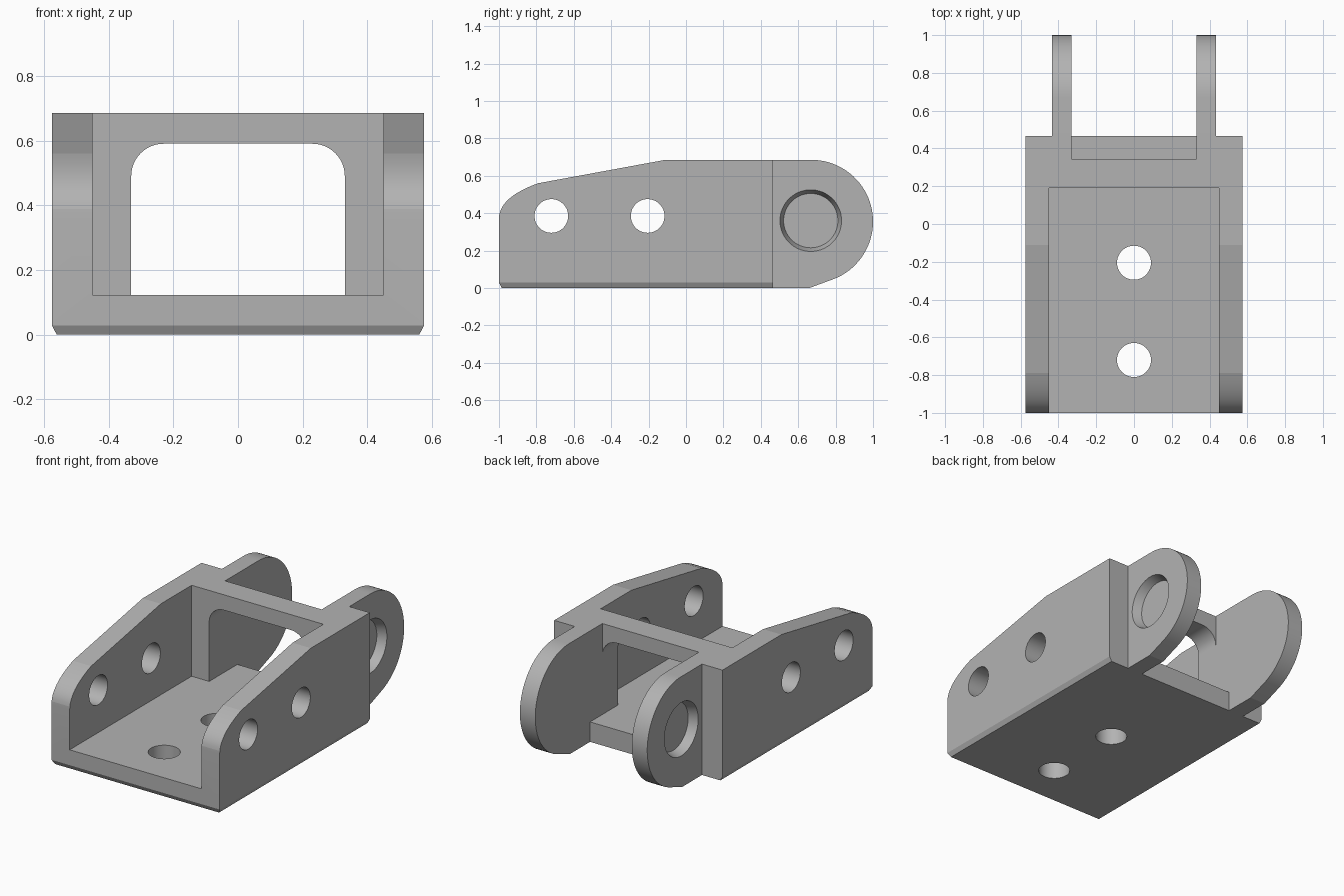
import bpy, bmesh
from math import sin, cos, radians
from mathutils import Vector

default = bpy.data.objects.get("Cube")
if default:
    bpy.data.objects.remove(default, do_unlink=True)

grey = bpy.data.materials.new("plain grey")
grey.use_nodes = True
colour = (0.45, 0.45, 0.45, 1)
grey.diffuse_color = colour
grey.node_tree.nodes["Principled BSDF"].inputs["Base Color"].default_value = colour


def arc(cx, cy, r, start, end, steps):
    """Points along a circular arc, angles in degrees."""
    angles = [radians(start + (end - start) * i / steps) for i in range(steps + 1)]
    return [(cx + r * cos(a), cy + r * sin(a)) for a in angles]


def prism(name, outline, axis, low, high, scale=1.0):
    """Extrude an outline along an axis; scale shrinks the low end about its centre."""
    def place(p, d):
        return {"x": (d, *p), "y": (p[0], d, p[1]), "z": (*p, d)}[axis]
    n = len(outline)
    cx, cy = sum(p[0] for p in outline) / n, sum(p[1] for p in outline) / n
    small = [(cx + (p[0] - cx) * scale, cy + (p[1] - cy) * scale) for p in outline]
    bm = bmesh.new()
    a = [bm.verts.new(place(p, low)) for p in small]
    b = [bm.verts.new(place(p, high)) for p in outline]
    bm.faces.new(a)
    bm.faces.new(b)
    for i in range(n):
        j = (i + 1) % n
        bm.faces.new((a[i], a[j], b[j], b[i]))
    bmesh.ops.recalc_face_normals(bm, faces=bm.faces)
    mesh = bpy.data.meshes.new(name)
    bm.to_mesh(mesh)
    bm.free()
    mesh.materials.append(grey)
    obj = bpy.data.objects.new(name, mesh)
    bpy.context.collection.objects.link(obj)
    return obj


def circle(cx, cy, r):
    return arc(cx, cy, r, 0, 360, 64)[:-1]


def rect(x0, y0, x1, y1):
    return [(x0, y0), (x1, y0), (x1, y1), (x0, y1)]


def combine(target, tool, operation):
    """Apply a boolean and discard the tool."""
    mod = target.modifiers.new("boolean", "BOOLEAN")
    mod.operation, mod.solver, mod.object = operation, "EXACT", tool
    bpy.context.view_layer.objects.active = target
    bpy.ops.object.modifier_apply(modifier=mod.name)
    bpy.data.objects.remove(tool, do_unlink=True)


# Main dimensions
WIDTH, INNER, GAP = 0.575, 0.45, 0.33
BACK, TOP, FLOOR, CHAMFER = 0.465, 0.685, 0.123, 0.028

# Body: side profile with rounded nose and sloping top
p0, p1, p2 = Vector((-1, 0.37)), Vector((-1, 0.485)), Vector((-0.79, 0.56))
nose = []
for i in range(13):
    t = i / 12
    nose.append(tuple(p0 * (1 - t) ** 2 + p1 * 2 * t * (1 - t) + p2 * t * t))
profile = [(-0.985, 0), (-1, CHAMFER)] + nose + [(-0.11, TOP), (BACK, TOP), (BACK, 0)]
bracket = prism("bracket", profile, "x", -WIDTH, WIDTH)

# Chamfer the long bottom edges
bm = bmesh.new()
bm.from_mesh(bracket.data)
bmesh.ops.bisect_plane(bm, geom=bm.verts[:] + bm.edges[:] + bm.faces[:],
                       plane_co=(0, 0, CHAMFER), plane_no=(0, 0, 1), dist=0.0001)
for v in bm.verts:
    if v.co.z < 0.001:
        v.co.x *= 0.56 / WIDTH
bm.to_mesh(bracket.data)
bm.free()

# Open tray at the front, notch at the back
combine(bracket, prism("tray_cut", rect(-INNER, -1.2, INNER, 0.19), "z", FLOOR, 1), "DIFFERENCE")
combine(bracket, prism("notch_cut", rect(-GAP, 0.345, GAP, 0.7), "z", FLOOR, 1), "DIFFERENCE")

# Window with rounded top corners through the cross wall
R, HEAD = 0.1, 0.59
window = [(-GAP, FLOOR), (GAP, FLOOR)]
window += arc(GAP - R, HEAD - R, R, 0, 90, 16) + arc(R - GAP, HEAD - R, R, 90, 180, 16)
combine(bracket, prism("window_cut", window, "y", 0.1, 0.4), "DIFFERENCE")

# Bolt holes through the side walls and the floor
for y in (-0.72, -0.205):
    combine(bracket, prism("side_hole", circle(y, 0.385, 0.09), "x", -1, 1), "DIFFERENCE")
    combine(bracket, prism("floor_hole", circle(0, y, 0.09), "z", -1, 0.3), "DIFFERENCE")

# Rear lugs, each with a tapered blind recess on its outer face
lug_outline = [(BACK, 0), (0.66, 0)] + arc(0.67, 0.355, 0.33, -68, 90, 40) + [(BACK, TOP)]
OUTER, DEPTH = 0.435, 0.055
for side in (1, -1):
    lug = prism("lug", lug_outline, "x", side * GAP, side * OUTER)
    recess = prism("recess", circle(0.667, 0.36, 0.165), "x",
                   side * (OUTER - DEPTH), side * (OUTER + 0.0005), 0.88)
    combine(lug, recess, "DIFFERENCE")
    combine(bracket, lug, "UNION")

# Smooth the curved walls, keep the real edges crisp
bpy.ops.object.select_all(action="DESELECT")
bracket.select_set(True)
bpy.context.view_layer.objects.active = bracket
bpy.ops.object.shade_smooth_by_angle(angle=radians(9))
